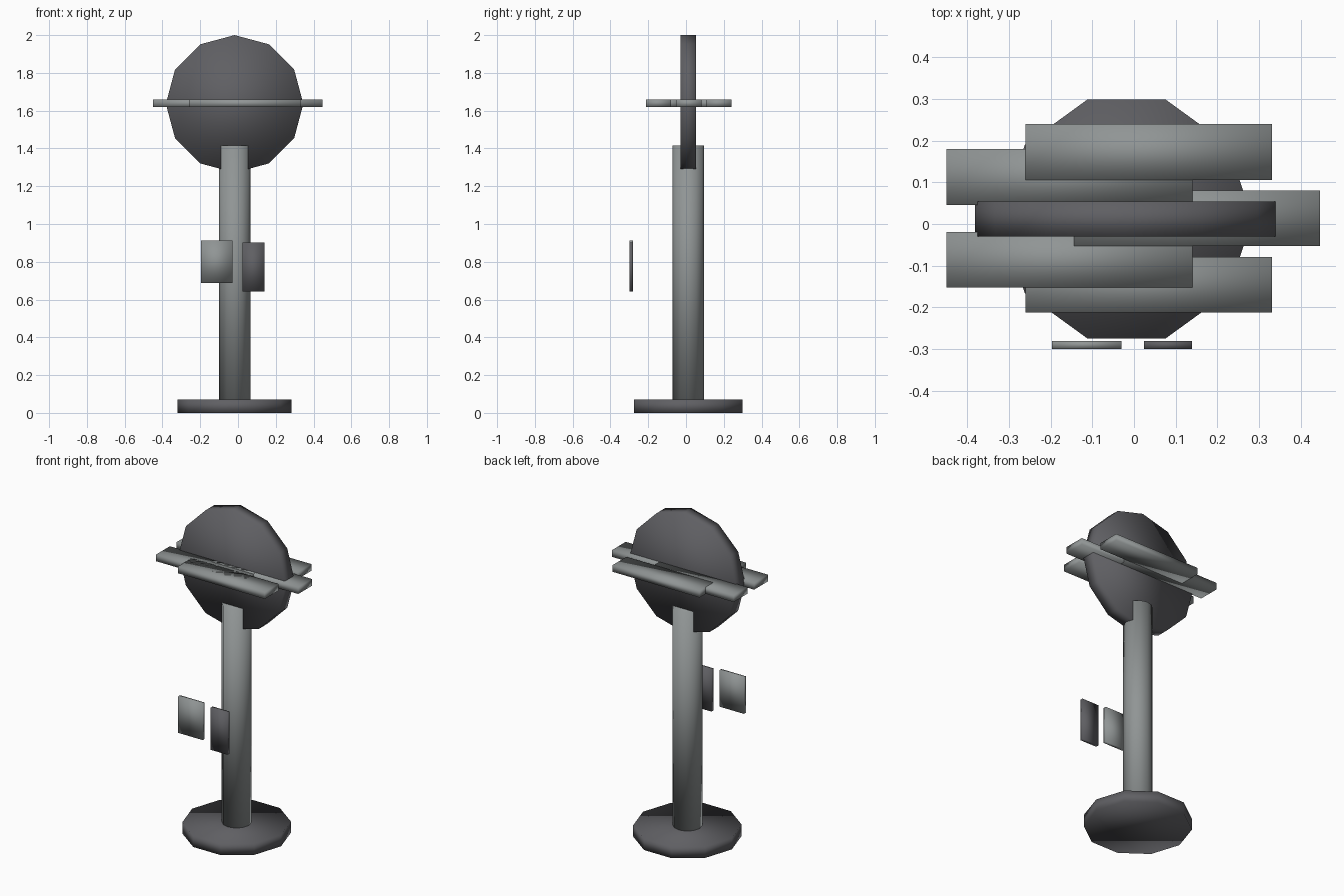
import bpy
import math

if "Cube" in bpy.data.objects:
    bpy.data.objects.remove(bpy.data.objects["Cube"])

CX, CY = -0.018, 0.012  # shared axis of base, pole and disc


def material(name, colour):
    m = bpy.data.materials.new(name)
    m.diffuse_color = colour
    m.use_nodes = True
    m.node_tree.nodes["Principled BSDF"].inputs["Base Color"].default_value = m.diffuse_color
    return m


dark = material("dark_grey", (0.115, 0.115, 0.125, 1))
light = material("light_grey", (0.28, 0.30, 0.30, 1))


def finish(name, mat):
    ob = bpy.context.object
    ob.name = name
    ob.data.materials.append(mat)
    bpy.ops.object.transform_apply(location=False, rotation=True, scale=True)
    bpy.ops.object.shade_smooth()
    return ob


def prism(name, sides, radius, depth, loc, mat, tilt=0, spin=0):
    bpy.ops.mesh.primitive_cylinder_add(vertices=sides, radius=radius, depth=depth,
                                        location=loc, rotation=(tilt, 0, spin))
    return finish(name, mat)


def box(name, x, y, z, mat):
    centre = [(a + b) / 2 for a, b in (x, y, z)]
    bpy.ops.mesh.primitive_cube_add(size=1, location=centre)
    bpy.context.object.scale = [b - a for a, b in (x, y, z)]
    return finish(name, mat)


# Round foot, ten sides with a corner pointing along x
prism("base", 10, 0.302, 0.07, (CX, CY, 0.035), dark, spin=math.pi / 2)

# Upright pole
prism("pole", 12, 0.083, 1.345, (CX, CY, 0.7425), light)

# Upright twelve-sided disc
prism("disc", 12, 0.364, 0.084, (CX, CY, 1.636), dark, tilt=math.pi / 2)

# Staggered planks crossing the disc: left end x, front edge y
planks = [(-0.26, 0.106), (-0.45, 0.046), (-0.144, -0.053),
          (-0.45, -0.153), (-0.26, -0.213)]
for i, (x, y) in enumerate(planks):
    box(f"plank_{i + 1}", (x, x + 0.591), (y, y + 0.134), (1.619, 1.66), light)

# Two thin notices floating in front of the pole
box("notice_left", (-0.197, -0.03), (-0.30, -0.281), (0.688, 0.912), light)
box("notice_right", (0.024, 0.139), (-0.30, -0.281), (0.643, 0.902), dark)
